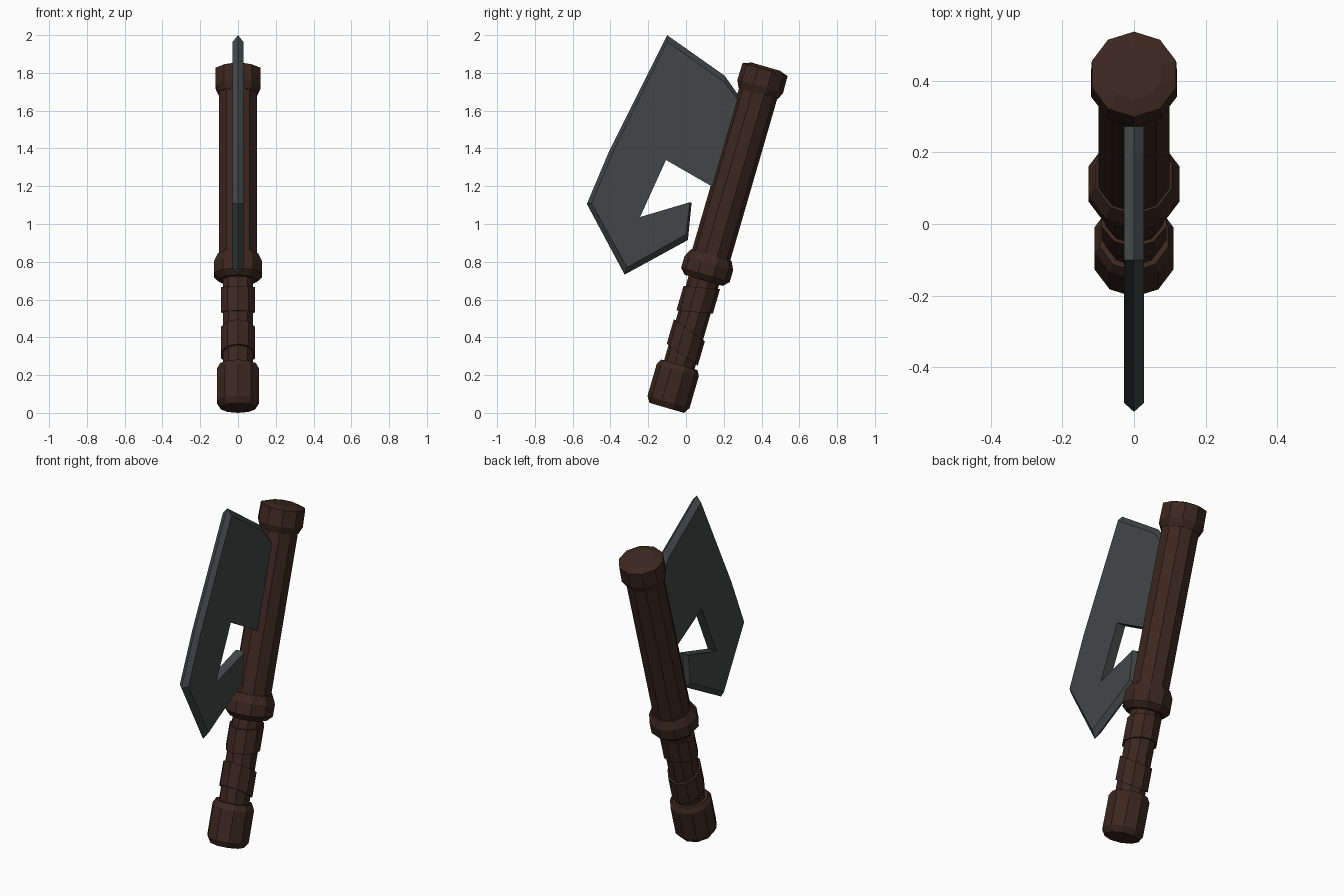
import bpy, bmesh, math

if "Cube" in bpy.data.objects:
    bpy.data.objects.remove(bpy.data.objects["Cube"])

TILT = math.radians(16.2)   # handle leans back in the y-z plane
OFFSET = -0.105             # sideways position of the handle axis
SIDES = 10


def material(name, rgb):
    m = bpy.data.materials.new(name)
    m.diffuse_color = (*rgb, 1)
    m.use_nodes = True
    m.node_tree.nodes["Principled BSDF"].inputs["Base Color"].default_value = m.diffuse_color
    return m


def finish(name, bm, mat):
    bmesh.ops.recalc_face_normals(bm, faces=bm.faces[:])
    mesh = bpy.data.meshes.new(name)
    bm.to_mesh(mesh)
    bm.free()
    mesh.materials.append(mat)
    obj = bpy.data.objects.new(name, mesh)
    bpy.context.collection.objects.link(obj)
    return obj


def turned(name, profile, mat, slant=0.0):
    """Ten-sided turned part; profile is (radius, distance along handle)."""
    bm = bmesh.new()
    rings = []
    for r, s in profile:
        ring = []
        for k in range(SIDES):
            a = math.pi / 2 + k * math.tau / SIDES
            across, along = r * math.sin(a), s + slant * r * math.sin(a)
            q = across + OFFSET
            ring.append(bm.verts.new((
                r * math.cos(a),
                along * math.sin(TILT) + q * math.cos(TILT),
                along * math.cos(TILT) - q * math.sin(TILT))))
        rings.append(ring)
    for lo, hi in zip(rings, rings[1:]):
        for k in range(SIDES):
            n = (k + 1) % SIDES
            bm.faces.new((lo[k], lo[n], hi[n], hi[k]))
    bm.faces.new(rings[0])
    bm.faces.new(rings[-1])
    return finish(name, bm, mat)


wood = material("dark_wood", (0.045, 0.02, 0.014))
steel = material("dark_steel", (0.055, 0.062, 0.062))

# Handle parts, bottom to top
turned("pommel", [(0.095, -0.003), (0.116, 0.03), (0.116, 0.205), (0.1, 0.235)], wood)
turned("grip", [(0.084, 0.2), (0.084, 0.74)], wood)
turned("lower_grip_wrap", [(0.095, 0.29), (0.095, 0.425)], wood, slant=-0.35)
turned("upper_grip_wrap", [(0.095, 0.525), (0.095, 0.66)], wood, slant=0.2)
turned("guard_ring", [(0.105, 0.7), (0.134, 0.73), (0.134, 0.795), (0.112, 0.84)], wood)
turned("shaft", [(0.105, 0.78), (0.105, 1.77)], wood)
turned("top_cap", [(0.108, 1.73), (0.126, 1.77), (0.124, 1.862), (0.078, 1.878)], wood)

# Blade: outer ridge outline, with the inset outline of its flat sides (y, z)
ridge = [(-0.10, 2.0), (0.205, 1.785), (0.30, 1.65), (0.17, 1.18),
         (-0.106, 1.339), (-0.243, 1.037), (0.03, 1.115), (0.01, 0.915),
         (-0.325, 0.732), (-0.525, 1.106), (-0.405, 1.39)]
flat = [(-0.10, 1.965), (0.20, 1.755), (0.28, 1.65), (0.17, 1.18),
        (-0.106, 1.339), (-0.243, 1.037), (0.02, 1.115), (0.0, 0.945),
        (-0.312, 0.77), (-0.5, 1.11), (-0.385, 1.385)]
bm = bmesh.new()
loops = [[bm.verts.new((x, y, z)) for y, z in pts]
         for x, pts in ((-0.028, flat), (0, ridge), (0.028, flat))]
for a, b in zip(loops, loops[1:]):
    for k in range(len(a)):
        n = (k + 1) % len(a)
        bm.faces.new((a[k], a[n], b[n], b[k]))
bm.faces.new(loops[0])
bm.faces.new(loops[2])
finish("axe_blade", bm, steel)
